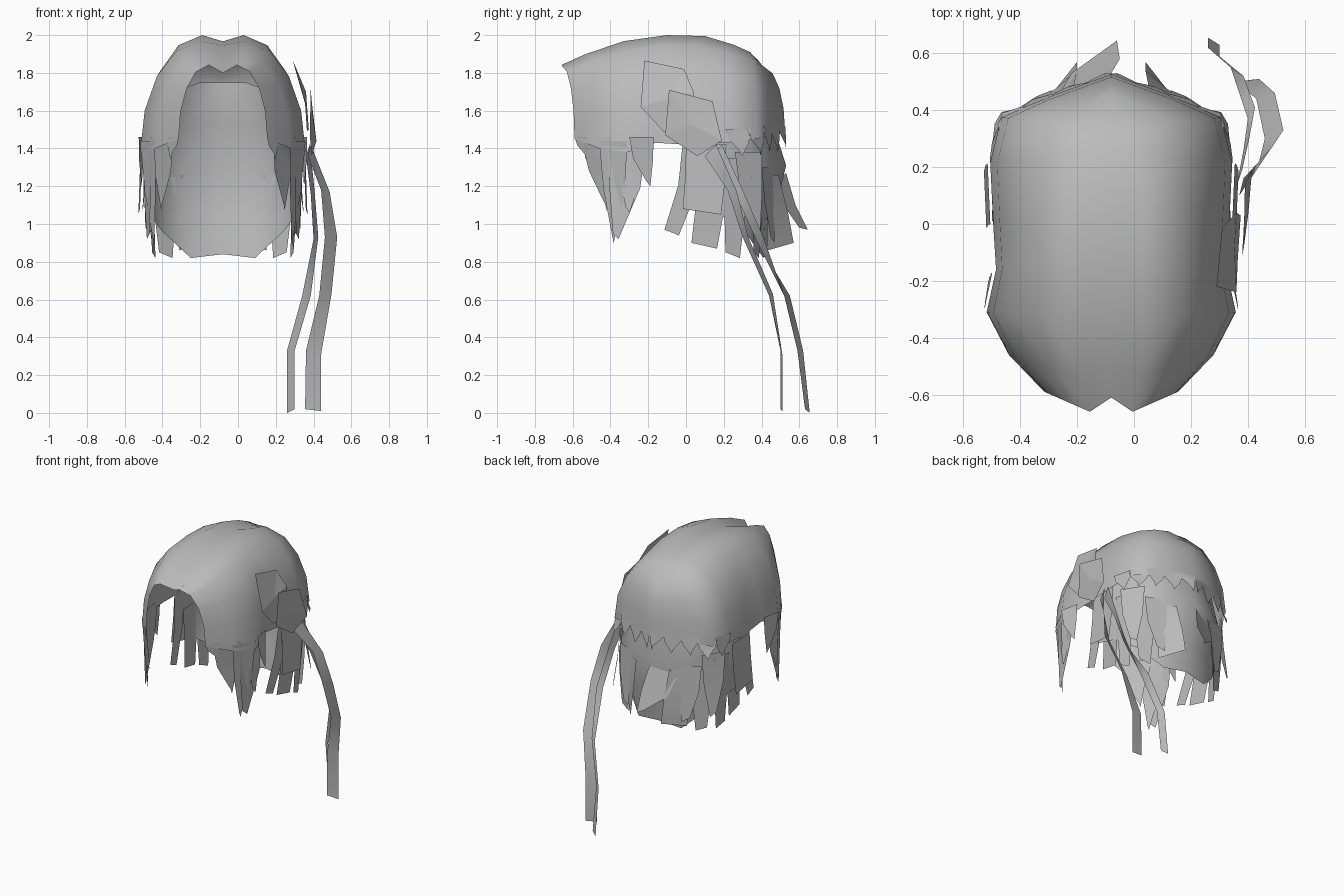
import bpy, bmesh, math
from mathutils import Vector

if "Cube" in bpy.data.objects:
    bpy.data.objects.remove(bpy.data.objects["Cube"], do_unlink=True)

CX = -0.08  # parting line of the hair

mat = bpy.data.materials.new("hair_grey")
mat.use_nodes = True
mat.diffuse_color = (0.5, 0.5, 0.5, 1)
mat.node_tree.nodes["Principled BSDF"].inputs["Base Color"].default_value = (0.5, 0.5, 0.5, 1)


def finish(name, bm, smooth):
    """Turn a bmesh into a named object."""
    bmesh.ops.remove_doubles(bm, verts=bm.verts[:], dist=0.0005)
    bmesh.ops.recalc_face_normals(bm, faces=bm.faces[:])
    for f in bm.faces:
        f.smooth = smooth
    me = bpy.data.meshes.new(name)
    bm.to_mesh(me)
    bm.free()
    me.materials.append(mat)
    bpy.context.collection.objects.link(bpy.data.objects.new(name, me))


def sheet(name, grids):
    """One smooth object from grids of points."""
    bm = bmesh.new()
    for grid in grids:
        vs = [[bm.verts.new(p) for p in row] for row in grid]
        for a, b in zip(vs, vs[1:]):
            for i in range(len(a) - 1):
                bm.faces.new((a[i], a[i + 1], b[i + 1], b[i]))
    finish(name, bm, True)


def mirrored(grid):
    return [[[(CX + s * x, y, z) for x, y, z in row] for row in grid] for s in (1, -1)]


def column(parting, crown, edge):
    """Parting point, then an elliptical fall from the crown to the rim."""
    c, e = Vector(crown), Vector(edge)
    pts = [(0, *parting)]
    for deg in (0, 25, 47, 68, 90):
        s, k = math.sin(math.radians(deg)), math.cos(math.radians(deg))
        pts.append((c.x + (e.x - c.x) * s, c.y + (e.y - c.y) * s, e.z + (c.z - e.z) * k))
    return pts


# Cap: columns from the front edge to the back (parting y z, crown, rim)
cap = [column(*c) for c in (
    ((-.61, 1.80), (.075, -.66, 1.842), (.235, -.59, 1.45)),
    ((-.50, 1.87), (.10, -.53, 1.90), (.36, -.46, 1.40)),
    ((-.33, 1.945), (.11, -.33, 1.968), (.438, -.31, 1.38)),
    ((-.10, 1.967), (.11, -.10, 2.0), (.405, -.16, 1.43)),
    ((.10, 1.967), (.10, .10, 1.995), (.415, 0, 1.42)),
    ((.25, 1.94), (.09, .25, 1.95), (.425, .21, 1.43)),
    ((.34, 1.905), (.07, .34, 1.91), (.385, .375, 1.45)),
    ((.38, 1.87), (.05, .39, 1.85), (.235, .44, 1.47)),
    ((.41, 1.83), (0, .41, 1.83), (0, .525, 1.48)),
)]
sheet("hair_cap", mirrored(cap))

# Lower back layer: starts inside the cap, bulges, then curls in at the neck
nape = [
    [(0, .47, 1.75), (0, .46, 1.53), (0, .53, 1.31), (0, .46, 1.02), (0, .43, .84)],
    [(.12, .42, 1.75), (.20, .41, 1.53), (.22, .45, 1.31), (.22, .42, 1.03), (.17, .41, .82)],
    [(.26, .32, 1.70), (.32, .32, 1.53), (.35, .35, 1.31), (.34, .33, 1.08), (.32, .31, .96)],
    [(.36, .18, 1.62), (.39, .18, 1.53), (.41, .18, 1.30), (.40, .18, 1.15), (.39, .18, 1.05)],
    [(.39, .01, 1.56), (.40, .01, 1.50), (.42, .01, 1.30), (.42, .02, 1.18), (.41, .03, 1.08)],
]
sheet("lower_back_hair", mirrored(nape))


def rim(t, z, out):
    """Point on the rim at column t, lowered to z and pushed outward."""
    i = min(int(t), len(cap) - 2)
    p = Vector(cap[i][-1]).lerp(Vector(cap[i + 1][-1]), t - i)
    d = Vector((p.x, p.y * 0.7, 0)).normalized() * out
    return (p.x + d.x, p.y + d.y, z)


def strand(a, b, top, tip0, tip1, low, out0, out1):
    """Tapered lock from rim span a..b to tip span tip0..tip1."""
    rows = []
    for f, w in ((0, 0), (.5, .25), (1, 1)):
        z, o = top + (low - top) * f, out0 + (out1 - out0) * f
        rows.append([rim(a + (tip0 - a) * w, z + .03 * f, o), rim(b + (tip1 - b) * w, z, o)])
    return rows


# Locks: rim span, top height, tip span, tip height, offsets at top and tip
front_locks = [
    (0, .5, 1.46, .35, .38, 1.34, .0, -.01),
    (.25, 1.3, 1.46, 1.0, 1.05, 1.07, .0, -.05),
    (.6, 1.5, 1.44, .85, .9, 1.15, -.01, -.04),
    (1.0, 2.0, 1.44, 1.35, 1.4, .90, .0, -.03),
    (1.3, 2.7, 1.46, 1.45, 1.65, .92, .0, -.01),
    (1.6, 2.6, 1.44, 1.9, 2.05, 1.06, -.01, -.01),
    (2.1, 2.95, 1.46, 2.7, 2.85, 1.20, .012, .02),
]
cap_locks = [
    (5.0, 5.8, 1.50, 5.4, 5.5, 1.36, .0, .012),
    (5.7, 6.6, 1.50, 6.1, 6.15, 1.36, .0, .015),
    (6.5, 7.2, 1.52, 6.8, 6.85, 1.38, .0, .015),
    (7.1, 7.65, 1.52, 7.35, 7.4, 1.38, .0, .012),
    (7.6, 8.0, 1.52, 7.88, 7.92, 1.39, .0, .012),
]
lower_locks = [
    (3.9, 4.5, 1.44, 3.25, 3.75, .94, .0, -.03),
    (4.0, 5.0, 1.42, 3.9, 4.85, 1.05, .01, .025),
    (4.3, 5.1, 1.30, 4.15, 4.85, .87, -.02, -.05),
    (5.0, 5.8, 1.35, 5.1, 5.6, .82, -.02, -.05),
    (5.3, 6.4, 1.38, 5.8, 6.1, .95, .0, .02),
    (5.9, 6.8, 1.25, 6.1, 6.6, .82, -.02, -.04),
    (6.4, 7.2, 1.30, 6.9, 7.15, .90, 0, .02),
]
for name, locks in (("front_locks", front_locks), ("cap_edge_locks", cap_locks),
                    ("lower_locks", lower_locks)):
    sheet(name, [g for k in locks for g in mirrored(strand(*k))])

# Outward blades on both sides of the nape, and a stray lock at its centre
sheet("nape_blades", mirrored([[(.13, .49, 1.26), (.26, .42, 1.26)],
                               [(.12, .54, 1.06), (.25, .43, 1.04)],
                               [(.12, .57, .90), (.23, .43, .86)]]))
sheet("nape_flick", [[[(-.26, .46, 1.22), (-.08, .53, 1.27)],
                      [(-.22, .53, 1.08), (-.05, .58, 1.10)],
                      [(-.09, .60, .98), (-.06, .645, .97)]]])


def plate(name, pts):
    """Flat-shaded fan with a slightly raised centre."""
    bm = bmesh.new()
    centre = sum((Vector(p) for p in pts), Vector()) / len(pts)
    c = bm.verts.new(centre + Vector((.01, 0, 0)))
    vs = [bm.verts.new(p) for p in pts]
    for a, b in zip(vs, vs[1:] + vs[:1]):
        bm.faces.new((c, a, b))
    finish(name, bm, False)


# Side bow made of two flat loops
plate("bow_back_loop", [(.29, -.22, 1.865), (.31, -.01, 1.82), (.36, .04, 1.70),
                        (.375, .03, 1.50), (.365, -.12, 1.49), (.36, -.24, 1.62)])
plate("bow_front_loop", [(.385, -.09, 1.71), (.39, .14, 1.65), (.415, .19, 1.44),
                         (.39, .06, 1.36), (.38, -.11, 1.47)])

# Two long trailing ribbons, as pairs of edge points
sheet("wide_ribbon", [[
    [(.37, .10, 1.36), (.385, .16, 1.42)],
    [(.44, .22, 1.18), (.485, .27, 1.17)],
    [(.46, .30, .93), (.525, .33, .93)],
    [(.43, .44, .62), (.495, .46, .63)],
    [(.36, .50, .33), (.44, .51, .31)],
    [(.355, .50, .02), (.44, .51, .01)]]])
sheet("narrow_ribbon", [[
    [(.36, .13, 1.36), (.38, .19, 1.42)],
    [(.385, .26, 1.16), (.405, .30, 1.18)],
    [(.40, .37, .92), (.425, .41, .93)],
    [(.34, .55, .62), (.385, .52, .62)],
    [(.26, .62, .33), (.30, .59, .33)],
    [(.26, .655, 0), (.30, .63, .02)]]])
